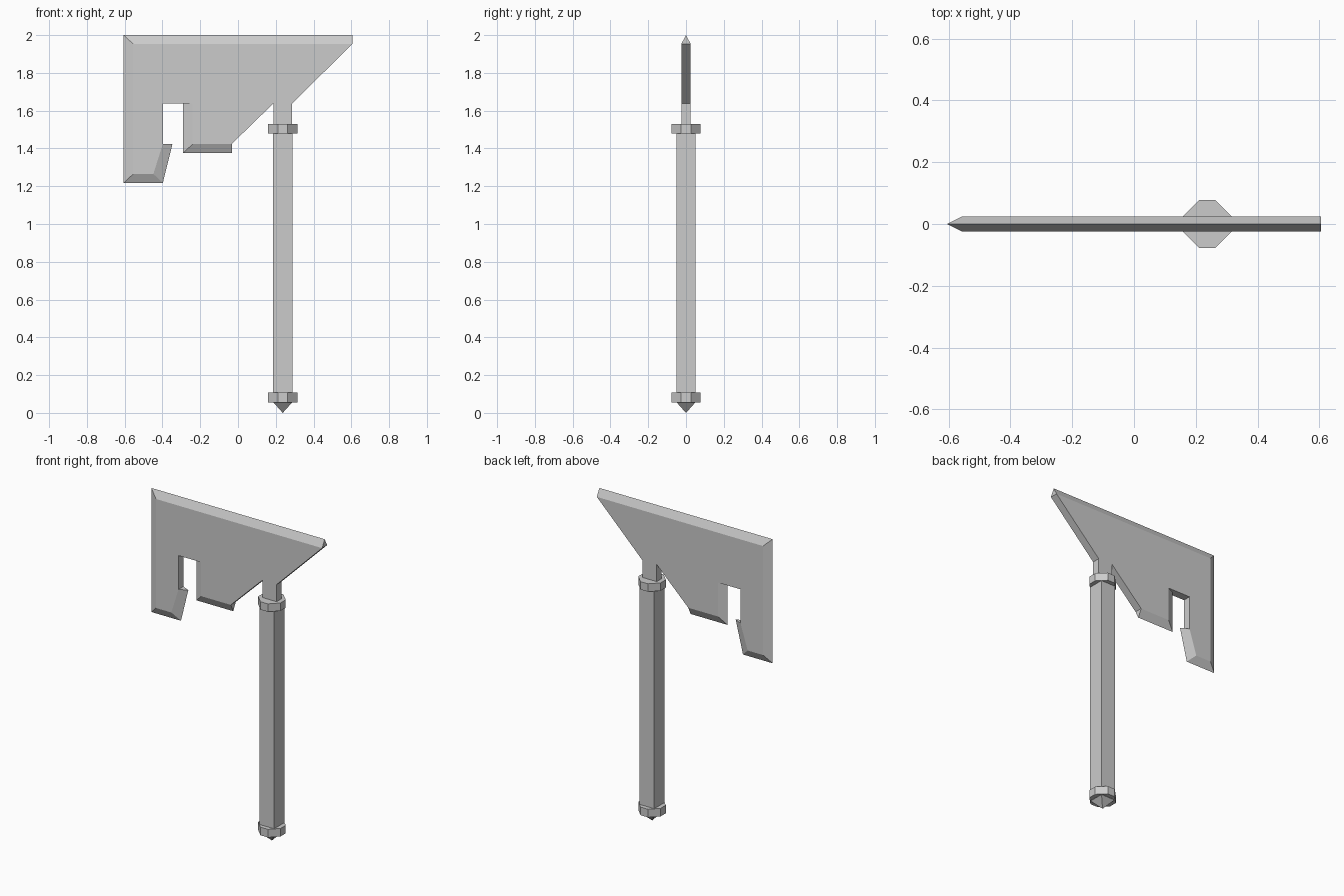
import bpy, bmesh

cube = bpy.data.objects.get("Cube")
if cube:
    bpy.data.objects.remove(cube, do_unlink=True)

steel = bpy.data.materials.new("grey steel")
steel.use_nodes = True
GREY = (0.6, 0.6, 0.6, 1)
steel.diffuse_color = GREY
steel.node_tree.nodes["Principled BSDF"].inputs["Base Color"].default_value = GREY

HANDLE_X = 0.237


def finish(name, bm):
    bmesh.ops.recalc_face_normals(bm, faces=bm.faces[:])
    mesh = bpy.data.meshes.new(name)
    bm.to_mesh(mesh)
    bm.free()
    mesh.materials.append(steel)
    obj = bpy.data.objects.new(name, mesh)
    bpy.context.collection.objects.link(obj)
    return obj


def prism(name, profile, z0, z1):
    """Extrude an (x, y) profile around the handle axis."""
    bm = bmesh.new()
    face = bm.faces.new([bm.verts.new((HANDLE_X + x, y, z0)) for x, y in profile])
    top = bmesh.ops.extrude_face_region(bm, geom=[face])["geom"]
    verts = [v for v in top if isinstance(v, bmesh.types.BMVert)]
    bmesh.ops.translate(bm, verts=verts, vec=(0, 0, z1 - z0))
    return finish(name, bm)


# Key blade: flat side outline (x, z), with the sharp edge point where bevelled
T = 0.025
OUTLINE = [
    ((-0.555, 1.953), (-0.605, 2.0)),
    ((0.605, 1.953), (0.605, 2.0)),
    ((0.287, 1.638), None),
    ((0.287, 1.50), None),
    ((0.187, 1.50), None),
    ((0.187, 1.638), None),
    ((-0.033, 1.424), (-0.033, 1.375)),
    ((-0.24, 1.424), (-0.29, 1.375)),
    ((-0.24, 1.638), (-0.29, 1.638)),
    ((-0.398, 1.638), None),
    ((-0.398, 1.424), (-0.347, 1.424)),
    ((-0.448, 1.265), (-0.398, 1.217)),
    ((-0.555, 1.265), (-0.605, 1.217)),
]
bm = bmesh.new()
front = [bm.verts.new((p[0], -T, p[1])) for p, _ in OUTLINE]
back = [bm.verts.new((p[0], T, p[1])) for p, _ in OUTLINE]
edge = [bm.verts.new((e[0], 0, e[1])) if e else None for _, e in OUTLINE]
bm.faces.new(front)
bm.faces.new(back[::-1])
n = len(OUTLINE)
for i in range(n):
    j = (i + 1) % n
    if edge[i] and edge[j]:
        # Sharpened rim: one slope on each side
        bm.faces.new((front[i], front[j], edge[j], edge[i]))
        bm.faces.new((back[i], back[j], edge[j], edge[i]))
    else:
        # Square-cut rim, with a triangular cap where a sharpened run ends
        bm.faces.new((front[i], front[j], back[j], back[i]))
        for k in (i, j):
            if edge[k]:
                bm.faces.new((front[k], edge[k], back[k]))
finish("blade", bm)

# Handle: square bar
H = 0.051
SQUARE = [(-H, -H), (H, -H), (H, H), (-H, H)]
prism("handle", SQUARE, 0.055, 1.51)

# Collars: chamfered blocks at both ends of the handle
R, F = 0.078, 0.026
COLLAR = [(-F, -R), (F, -R), (R, -F), (R, F), (F, R), (-F, R), (-R, F), (-R, -F)]
prism("upper_collar", COLLAR, 1.48, 1.53)
prism("lower_collar", COLLAR, 0.056, 0.107)

# Pointed tip under the handle
bm = bmesh.new()
base = [bm.verts.new((HANDLE_X + x, y, 0.057)) for x, y in SQUARE]
point = bm.verts.new((HANDLE_X, 0, 0))
bm.faces.new(base)
for i in range(4):
    bm.faces.new((base[i], base[(i + 1) % 4], point))
finish("tip", bm)
